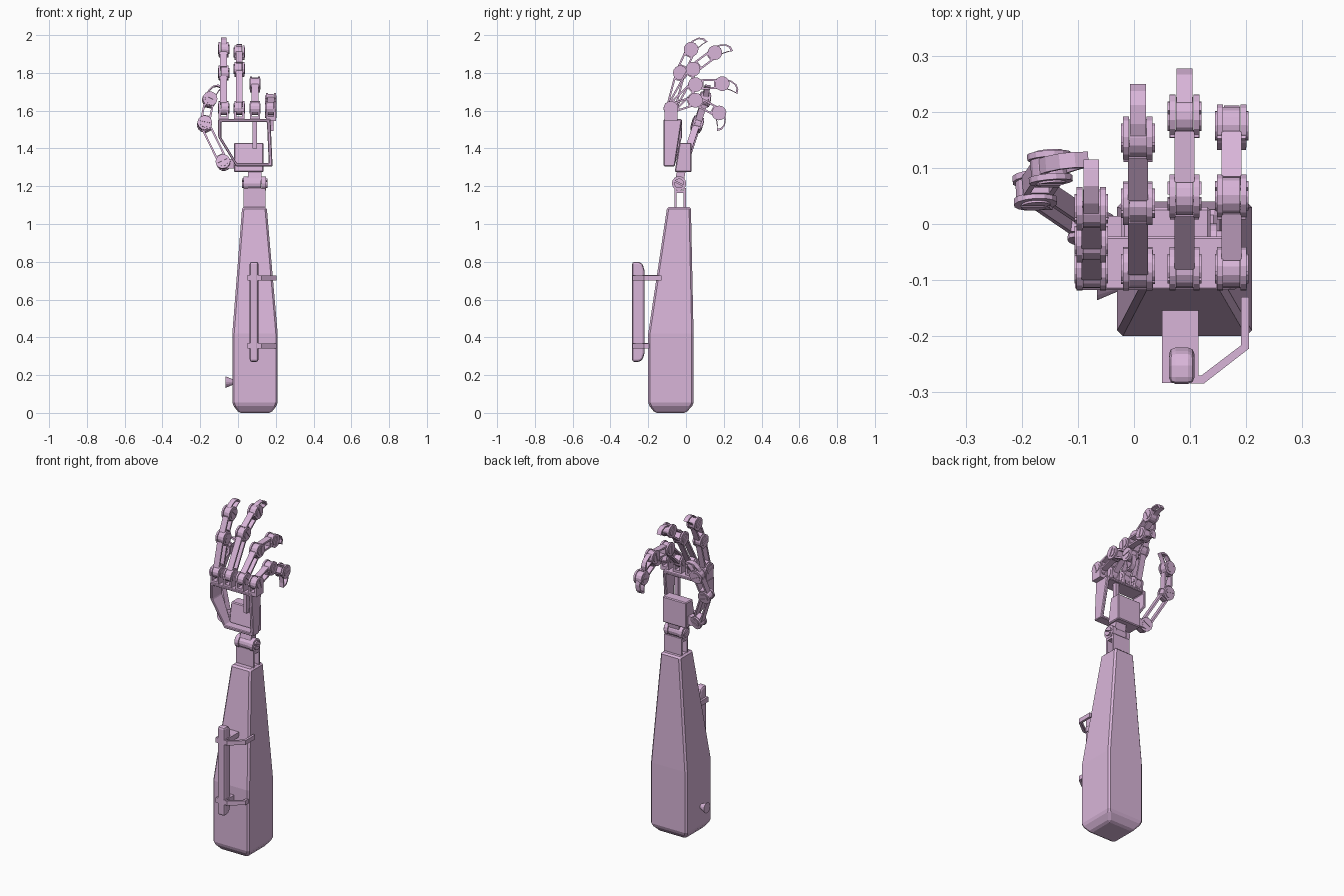
import bpy, bmesh, math
from mathutils import Vector, Matrix

if "Cube" in bpy.data.objects:
    bpy.data.objects.remove(bpy.data.objects["Cube"])

COLOR = (0.69, 0.46, 0.69, 1)
mat = bpy.data.materials.new("pale_mauve")
mat.use_nodes = True
mat.diffuse_color = COLOR
mat.node_tree.nodes["Principled BSDF"].inputs["Base Color"].default_value = COLOR


def frame(origin, x_axis, z_axis):
    """Local axes: X along the pin, Z along the limb, Y on the bending side."""
    z = Vector(z_axis).normalized()
    x = Vector(x_axis)
    x = (x - z * x.dot(z)).normalized()
    m = Matrix((x, z.cross(x), z)).transposed().to_4x4()
    m.translation = Vector(origin)
    return m


WORLD = Matrix.Identity(4)
FRONT = frame((0, 0, 0), (0, -1, 0), (0, 0, 1))   # profile in x, z
PLAN = frame((0, 0, 0), (0, 0, 1), (0, 1, 0))     # profile in x, y


def prism(bm, m, pts, x0, x1, hollow=None):
    """Extrude a profile along local X; hollow scales an inner opening."""
    n = len(pts)
    loops = [[bm.verts.new(m @ Vector((x, p[0], p[1]))) for p in pts] for x in (x0, x1)]
    if hollow:
        cy, cz = sum(p[0] for p in pts) / n, sum(p[1] for p in pts) / n
        inner = [(cy + (p[0] - cy) * hollow, cz + (p[1] - cz) * hollow) for p in pts]
        loops += [[bm.verts.new(m @ Vector((x, p[0], p[1]))) for p in inner] for x in (x1, x0)]
    else:
        bm.faces.new(loops[0])
        bm.faces.new(loops[1])
    for k in range(len(loops) if hollow else 1):
        a, b = loops[k], loops[(k + 1) % len(loops)]
        for i in range(n):
            j = (i + 1) % n
            bm.faces.new((a[i], a[j], b[j], b[i]))


def box(bm, m, lo, hi):
    prism(bm, m, [(lo[1], lo[2]), (hi[1], lo[2]), (hi[1], hi[2]), (lo[1], hi[2])], lo[0], hi[0])


def arc(r, start=0.0, sweep=2 * math.pi, n=14, shift=0.0):
    steps = n if sweep > 6 else n - 1
    return [(r * math.cos(start + sweep * i / steps),
             r * math.sin(start + sweep * i / steps) + shift) for i in range(n)]


def finish(name, bm, bevel=0.0, segments=1):
    bmesh.ops.recalc_face_normals(bm, faces=bm.faces[:])
    mesh = bpy.data.meshes.new(name)
    bm.to_mesh(mesh)
    bm.free()
    mesh.materials.append(mat)
    ob = bpy.data.objects.new(name, mesh)
    bpy.context.collection.objects.link(ob)
    if bevel:
        mod = ob.modifiers.new("bevel", "BEVEL")
        mod.width, mod.segments, mod.limit_method = bevel, segments, "ANGLE"
    return ob


def joint(bm, m, w=0.03, r=0.039):
    """Hub between two ears, with a slotted pin head on each side."""
    prism(bm, m, arc(r * 0.88), -w * 0.5, w * 0.5)
    for s in (-1, 1):
        prism(bm, m, arc(r), s * w * 0.52, s * w * 0.88)
        for half in (0, math.pi):
            pts = arc(r * 0.68, half + 0.12, math.pi - 0.24, 8)
            prism(bm, m, pts, s * w * 0.88, s * w)


def bone(bm, m, length, w=0.03, h=0.022):
    """Two thin plates with cross bars, open through the sides."""
    a, b = 0.025, length - 0.025
    for s in (-1, 1):
        box(bm, m, (-w * 0.6, s * h - 0.005, a), (w * 0.6, s * h + 0.005, b))
    for z in (a + 0.012, b - 0.012):
        box(bm, m, (-w * 0.6, -h, z - 0.006), (w * 0.6, h, z + 0.006))
    # forked ears reaching forward around the next joint, and back from the first
    for s in (-1, 1):
        box(bm, m, (s * w * 0.52, -h, b - 0.012), (s * w * 0.86, h, length))


TIP = [(-0.030, 0.0), (-0.029, 0.04), (-0.018, 0.072), (0.004, 0.09),
       (0.03, 0.092), (0.024, 0.066), (0.022, 0.03), (0.024, 0.0)]


def digit(name, points, axis):
    """Chain of jointed bones ending in a hollow hooked tip."""
    pts = [Vector(p) for p in points]
    for i in range(len(pts) - 1):
        m = frame(pts[i], axis, pts[i + 1] - pts[i])
        bm = bmesh.new()
        joint(bm, m)
        finish(f"{name}_joint_{i + 1}", bm)
        bm = bmesh.new()
        if i < len(pts) - 2:
            bone(bm, m, (pts[i + 1] - pts[i]).length)
        else:
            prism(bm, m, TIP, -0.014, 0.014, 0.74)
        finish(f"{name}_{'tip' if i == len(pts) - 2 else 'bone_' + str(i + 1)}", bm)


# Forearm: tapered shell through rectangular sections
bm = bmesh.new()
sections = [(0.0, 0.005, 0.175, -0.165, 0.0), (0.045, -0.03, 0.21, -0.2, 0.04),
            (0.42, -0.03, 0.21, -0.2, 0.04), (1.09, 0.022, 0.152, -0.1, 0.026)]
rings = [[bm.verts.new((x, y, z)) for x, y in ((x0, y0), (x1, y0), (x1, y1), (x0, y1))]
         for z, x0, x1, y0, y1 in sections]
for a, b in zip(rings, rings[1:]):
    for i in range(4):
        j = (i + 1) % 4
        bm.faces.new((a[i], a[j], b[j], b[i]))
bm.faces.new(rings[0])
bm.faces.new(rings[-1])
finish("forearm", bm, 0.01)

# Wrist: open strut and wide hinge carrying the palm
WX = 0.088
bm = bmesh.new()
for y in (-0.062, -0.012):
    box(bm, WORLD, (WX - 0.058, y, 1.08), (WX + 0.058, y + 0.011, 1.19))
box(bm, WORLD, (WX - 0.058, -0.062, 1.165), (WX + 0.058, -0.001, 1.178))
finish("wrist_strut", bm)
bm = bmesh.new()
joint(bm, frame((WX, -0.037, 1.215), (1, 0, 0), (0, 0.5, 1)), 0.068, 0.038)
finish("wrist_joint", bm)
bm = bmesh.new()
prism(bm, WORLD, [(-0.062, 1.215), (-0.014, 1.215), (0.0, 1.29), (-0.045, 1.29)],
      WX - 0.036, WX + 0.036)
finish("wrist_tongue", bm)

# Palm: solid core, post and open frame
bm = bmesh.new()
prism(bm, WORLD, [(-0.06, 1.275), (0.03, 1.275), (0.03, 1.43), (-0.035, 1.43)], -0.022, 0.136)
finish("palm_core", bm, 0.005)
bm = bmesh.new()
box(bm, WORLD, (0.078, -0.06, 1.4), (0.1, -0.035, 1.55))
finish("palm_post", bm)
bm = bmesh.new()
outline = [(-0.105, 1.555), (0.172, 1.555), (0.183, 1.305), (-0.01, 1.305), (-0.105, 1.46)]
prism(bm, FRONT, outline, 0.022, 0.118, 0.87)
for v in bm.verts:
    if v.co.y > -0.05 and v.co.z < 1.36:
        v.co.y = -0.06
finish("palm_frame", bm, 0.004)

# Fingers: side positions with joint points in y, z
BASE = (-0.08, 1.612)
FINGERS = {
    "index": (-0.076, [(-0.03, 1.80), (0.027, 1.925), (0.092, 1.985)]),
    "middle": (0.007, [(0.037, 1.82), (0.153, 1.907), (0.23, 1.94)]),
    "ring": (0.09, [(0.05, 1.738), (0.192, 1.743), (0.27, 1.72)]),
    "little": (0.174, [(0.05, 1.655), (0.175, 1.588), (0.19, 1.51)]),
}
for name, (x, path) in FINGERS.items():
    digit(name + "_finger", [(x, y, z) for y, z in [BASE] + path], (1, 0, 0))
    bm = bmesh.new()
    for s in (-1, 1):
        box(bm, WORLD, (x + s * 0.015, -0.114, 1.545), (x + s * 0.027, -0.046, 1.612))
    box(bm, WORLD, (x - 0.027, -0.114, 1.545), (x + 0.027, -0.046, 1.568))
    finish(name + "_knuckle_mount", bm)

# Thumb and its mount
digit("thumb", [(-0.077, -0.008, 1.325), (-0.177, 0.06, 1.53),
                (-0.15, 0.1, 1.66), (-0.108, 0.115, 1.74)], (0, -1, 0))
bm = bmesh.new()
box(bm, WORLD, (-0.075, -0.03, 1.295), (0.0, 0.014, 1.345))
finish("thumb_mount", bm)

# Front handle held by two clamps with side straps
bm = bmesh.new()
half = [(-0.285, 0.265), (-0.252, 0.265), (-0.23, 0.255), (-0.22, 0.22)]
grip = [(y, 0.535 + z) for y, z in half] + [(y, 0.535 - z) for y, z in reversed(half)]
prism(bm, WORLD, grip, 0.062, 0.108)
finish("handle_grip", bm, 0.012, 2)
for name, z, reach in (("upper", 0.715, -0.13), ("lower", 0.355, -0.185)):
    bm = bmesh.new()
    box(bm, WORLD, (0.05, -0.283, z - 0.015), (0.115, reach - 0.01, z + 0.015))
    strap = [(0.1, -0.284), (0.125, -0.284), (0.205, -0.222), (0.205, reach),
             (0.191, reach), (0.191, -0.216), (0.12, -0.27), (0.1, -0.27)]
    prism(bm, PLAN, strap, z - 0.013, z + 0.013)
    finish(name + "_clamp", bm)

# Side knob: flared plug
bm = bmesh.new()
bmesh.ops.create_cone(bm, cap_ends=True, segments=16, radius1=0.014, radius2=0.031, depth=0.04,
                      matrix=Matrix.Translation((-0.046, -0.105, 0.163))
                      @ Matrix.Rotation(-math.pi / 2, 4, "Y"))
finish("side_knob", bm)
